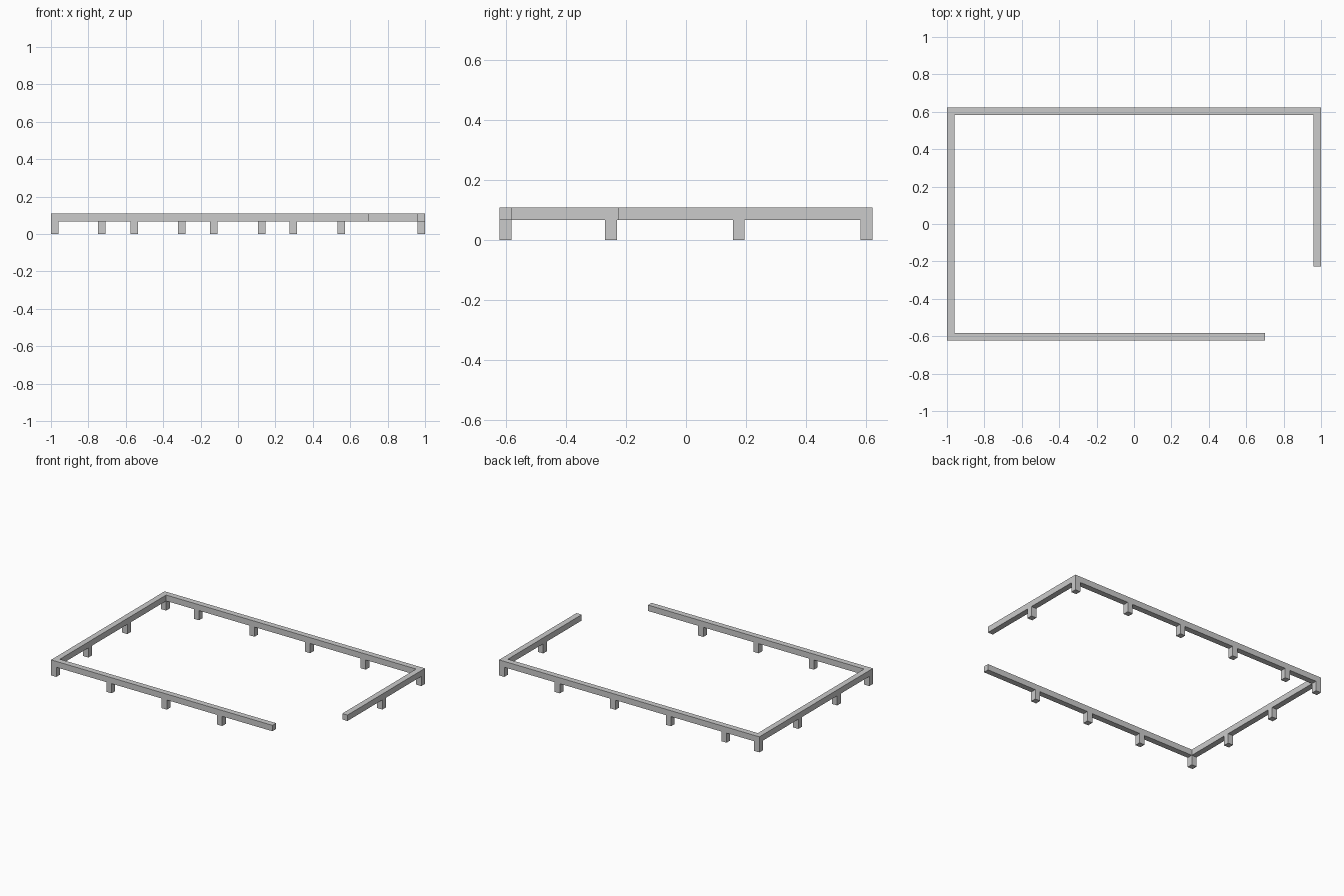
import bpy, bmesh

if "Cube" in bpy.data.objects:
    bpy.data.objects.remove(bpy.data.objects["Cube"])

W = 0.04                  # rail and post thickness
HX, HY = 1.0, 0.623       # half extents
Z0, Z1 = 0.067, 0.108     # rail underside and top
FRONT_END, RIGHT_END = 0.70, -0.227
STEP = 0.427              # post spacing
cx, cy = HX - W / 2, HY - W / 2


def finish(name, bm):
    bmesh.ops.recalc_face_normals(bm, faces=bm.faces[:])
    me = bpy.data.meshes.new(name)
    bm.to_mesh(me)
    bm.free()
    ob = bpy.data.objects.new(name, me)
    bpy.context.collection.objects.link(ob)
    return ob


def prism(name, outline, z0, z1):
    bm = bmesh.new()
    face = bm.faces.new([bm.verts.new((x, y, z0)) for x, y in outline])
    top = bmesh.ops.extrude_face_region(bm, geom=[face])["geom"]
    bmesh.ops.translate(bm, vec=(0, 0, z1 - z0),
                        verts=[v for v in top if isinstance(v, bmesh.types.BMVert)])
    # the extrusion drops or keeps the base depending on its boundary
    bm.edges.ensure_lookup_table()
    open_edges = [e for e in bm.edges if e.is_boundary]
    if open_edges:
        bmesh.ops.contextual_create(bm, geom=open_edges)
    return finish(name, bm)


def post(name, x, y):
    h = W / 2
    prism(name, [(x - h, y - h), (x + h, y - h), (x + h, y + h), (x - h, y + h)], 0, Z0)


# Continuous rail, open at the front right corner
prism("rail", [
    (FRONT_END, -HY), (-HX, -HY), (-HX, HY), (HX, HY), (HX, RIGHT_END),
    (HX - W, RIGHT_END), (HX - W, HY - W), (-HX + W, HY - W),
    (-HX + W, -HY + W), (FRONT_END, -HY + W)], Z0, Z1)

# Corner posts
post("corner_post_front_left", -cx, -cy)
post("corner_post_back_left", -cx, cy)
post("corner_post_back_right", cx, cy)

# Intermediate posts, evenly stepped along each run
for i in range(1, 4):
    post(f"front_post_{i}", -cx + i * 0.425, -cy)
for i in range(1, 5):
    post(f"back_post_{i}", cx - i * STEP, cy)
for i in range(1, 3):
    post(f"left_post_{i}", -cx, cy - i * STEP)
post("right_post", cx, cy - STEP)
